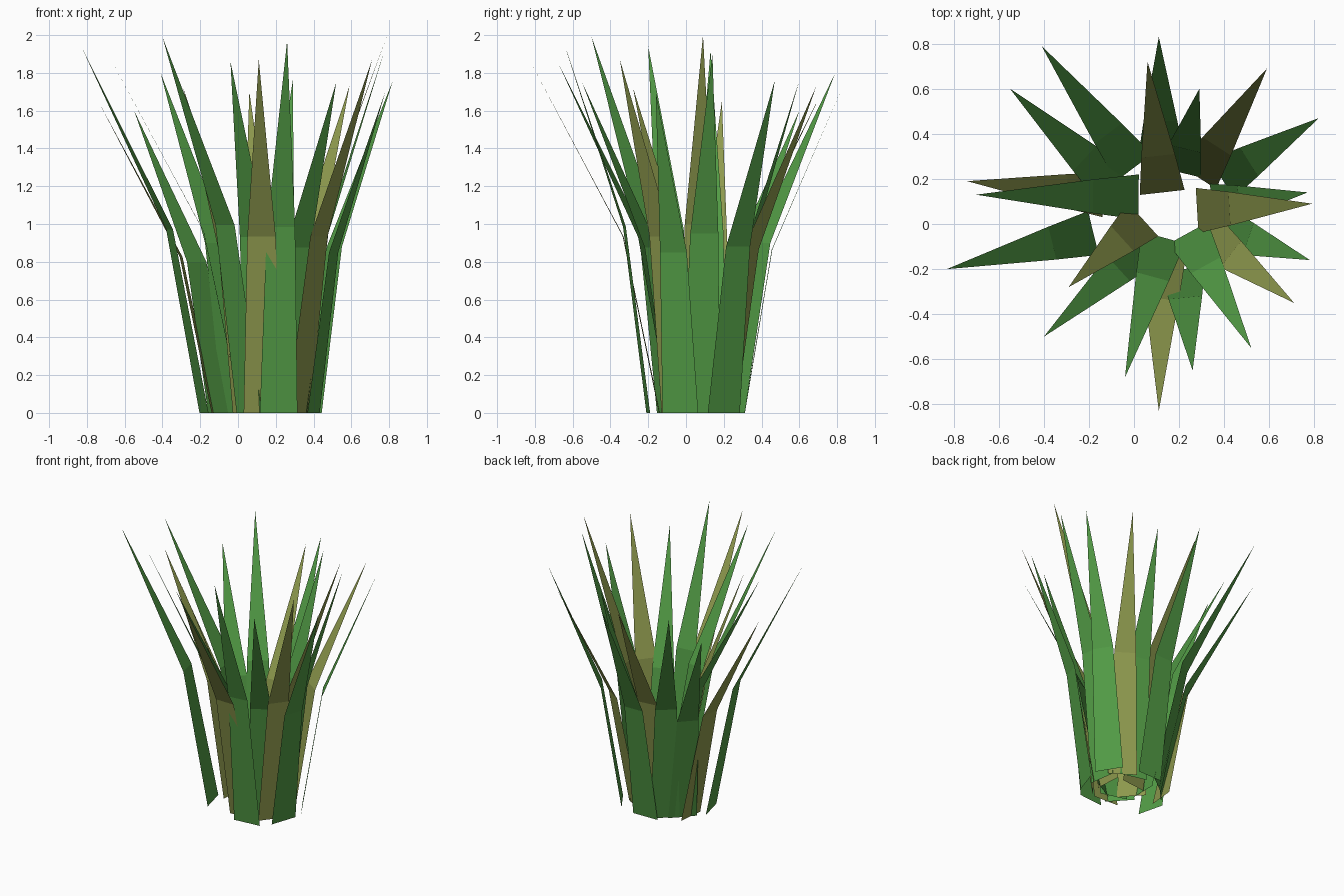
import bpy
from mathutils import Vector

BASE_W, MID_W = 0.20, 0.15   # blade width at the ground and at the bend
BEND = 0.28                  # share of the outward lean reached at the bend


def material(name, color):
    m = bpy.data.materials.new(name)
    m.diffuse_color = color
    return m


green = material("green", (0.085, 0.33, 0.06, 1))
olive = material("olive", (0.27, 0.32, 0.075, 1))


def blade(name, base, tip, mat):
    """Flat leaf: tapering strip up to a bend, then a long pointed end."""
    b = Vector((base[0], base[1], 0))
    t = Vector(tip)
    lean = Vector((t.x - b.x, t.y - b.y, 0))
    side = Vector((-lean.y, lean.x, 0)).normalized()
    m = b + lean * BEND + Vector((0, 0, t.z * 0.5))
    verts = [b - side * BASE_W / 2, b + side * BASE_W / 2,
             m + side * MID_W / 2, m - side * MID_W / 2, t]
    mesh = bpy.data.meshes.new(name)
    mesh.from_pydata(verts, [], [(1, 0, 3, 2), (2, 3, 4)])
    mesh.materials.append(mat)
    obj = bpy.data.objects.new(name, mesh)
    bpy.context.collection.objects.link(obj)


# Green leaves: root on the ground, tip
greens = [
    ((0.00, 0.25), (-0.41, 0.79, 1.80)),
    ((-0.09, 0.17), (-0.55, 0.60, 1.60)),
    ((0.02, 0.12), (-0.70, 0.13, 1.92)),
    ((-0.18, -0.04), (-0.83, -0.20, 1.94)),
    ((0.06, -0.08), (-0.40, -0.50, 1.99)),
    ((0.13, -0.06), (-0.04, -0.68, 1.86)),
    ((0.215, -0.20), (0.26, -0.65, 1.97)),
    ((0.24, -0.04), (0.52, -0.55, 1.75)),
    ((0.40, -0.03), (0.78, -0.16, 1.70)),
    ((0.35, 0.08), (0.77, 0.14, 1.90)),
    ((0.39, 0.20), (0.82, 0.47, 1.76)),
    ((0.20, 0.23), (0.29, 0.60, 1.76)),
    ((0.12, 0.31), (0.11, 0.83, 1.73)),
]
# Olive leaves
olives = [
    ((-0.13, 0.13), (-0.74, 0.19, 1.65)),
    ((0.04, 0.02), (-0.29, -0.28, 1.72)),
    ((0.13, -0.14), (0.11, -0.83, 1.87)),
    ((0.32, -0.05), (0.71, -0.35, 1.87)),
    ((0.28, 0.06), (0.79, 0.09, 2.00)),
    ((0.28, 0.21), (0.59, 0.69, 1.73)),
    ((0.125, 0.14), (0.06, 0.72, 1.70)),
]
for label, rows, mat in (("green_leaf", greens, green), ("olive_leaf", olives, olive)):
    for i, (root, tip) in enumerate(rows, 1):
        blade(f"{label}_{i}", root, tip, mat)
